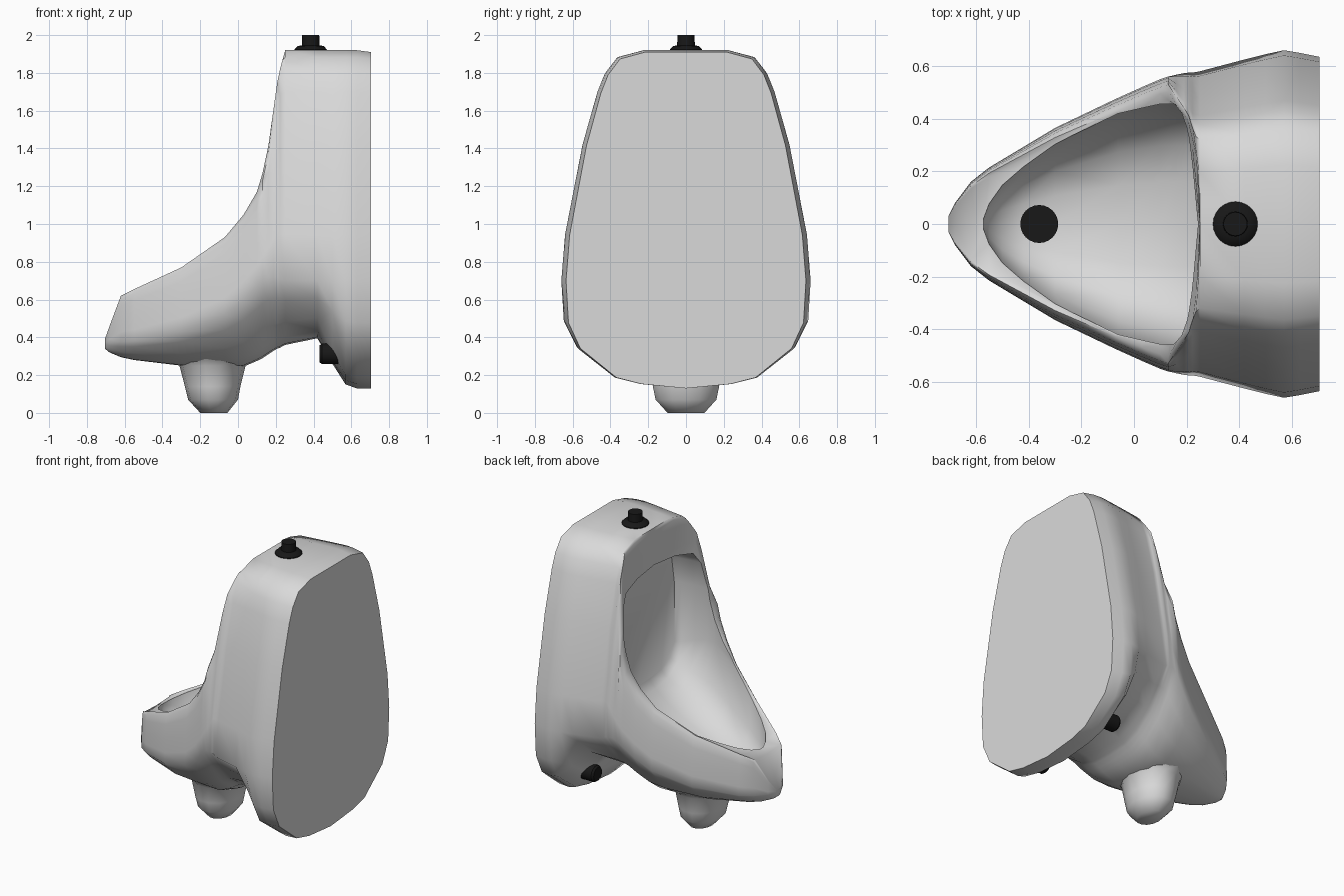
import bpy, math
from mathutils import Matrix, Vector

cube = bpy.data.objects.get("Cube")
if cube:
    bpy.data.objects.remove(cube, do_unlink=True)


def material(name, rgb):
    m = bpy.data.materials.new(name)
    m.use_nodes = True
    m.diffuse_color = (*rgb, 1)
    m.node_tree.nodes["Principled BSDF"].inputs["Base Color"].default_value = (*rgb, 1)
    return m


porcelain = material("grey_porcelain", (0.7, 0.7, 0.7))
black = material("black_metal", (0.009, 0.009, 0.009))


def loft(name, rings, mat):
    """Skin a row of closed rings and cap both ends."""
    n = len(rings[0])
    verts = [p for ring in rings for p in ring]
    faces = [(i * n + j, i * n + (j + 1) % n, (i + 1) * n + (j + 1) % n, (i + 1) * n + j)
             for i in range(len(rings) - 1) for j in range(n)]
    faces += [tuple(range(n))[::-1], tuple(range(len(verts) - n, len(verts)))]
    me = bpy.data.meshes.new(name)
    me.from_pydata(verts, [], faces)
    me.materials.append(mat)
    ob = bpy.data.objects.new(name, me)
    bpy.context.collection.objects.link(ob)
    activate(ob)
    bpy.ops.object.mode_set(mode='EDIT')
    bpy.ops.mesh.select_all(action='SELECT')
    bpy.ops.mesh.normals_make_consistent(inside=False)
    bpy.ops.object.mode_set(mode='OBJECT')
    return ob


def activate(ob):
    bpy.ops.object.select_all(action='DESELECT')
    ob.select_set(True)
    bpy.context.view_layer.objects.active = ob


def smooth(ob, degrees):
    activate(ob)
    bpy.ops.object.shade_smooth_by_angle(angle=math.radians(degrees))


def mirrored(half):
    """Half outline from bottom centre to top centre, closed over to -y."""
    return half + [(x, -y, z) for x, y, z in half[-2:0:-1]]


def mix(a, b, t):
    return [(p[0] + (q[0] - p[0]) * t, p[1] + (q[1] - p[1]) * t) for p, q in zip(a, b)]


def ramp(x, lo, hi):
    return min(1, max(0, (x - lo) / (hi - lo)))


# Half outlines as fractions of width and height, below and above the widest line
bowl_low = [(0, 0), (.26, .02), (.46, .12), (.68, .36), (.86, .7), (1, 1)]
slab_low = [(0, 0), (.37, .04), (.58, .1), (.88, .37), (.98, .61), (1, 1)]
bowl_up = [(1, .22), (.99, .5), (.97, .78), (.945, .93), (.9, 1), (.84, .97), (0, .94)]
slab_up = [(.97, .2), (.83, .59), (.71, .82), (.65, .9), (.55, .97), (.34, 1), (0, 1)]

# Body stations: x, underside, widest line, top, half width
body_stations = [
    (-.705, .34, .37, .39, .03), (-.68, .32, .37, .46, .08), (-.62, .295, .375, .62, .16),
    (-.55, .28, .38, .655, .215), (-.3, .25, .43, .77, .365), (-.07, .245, .52, .93, .475),
    (.03, .245, .6, 1.05, .52), (.1, .275, .67, 1.17, .55), (.13, .29, .7, 1.27, .56),
    (.16, .31, .72, 1.42, .567), (.19, .33, .72, 1.71, .573), (.207, .34, .72, 1.85, .575),
    (.222, .345, .71, 1.9, .575), (.25, .36, .7, 1.92, .58), (.42, .395, .7, 1.92, .625),
    (.5, .26, .7, 1.92, .645), (.57, .15, .7, 1.92, .66), (.63, .13, .7, 1.92, .65),
    (.705, .13, .7, 1.91, .635)]

rings = []
for x, low, mid, top, w in body_stations:
    half = [(x, f * w, low + (mid - low) * h)
            for f, h in mix(bowl_low, slab_low, ramp(x, .41, .55))]
    for f, h in mix(bowl_up, slab_up, ramp(x, .13, .23)):
        # The hood is hollowed towards its middle
        dip = min(.055, .25 - x) * max(0, 1 - (f / .8) ** 2) if .15 < x < .25 and h > .94 else 0
        half.append((x + dip, f * w, mid + (top - mid) * h))
    rings.append(mirrored(half))
body = loft("urinal_body", rings, porcelain)

# Basin stations: x, half width, floor, top of side wall
basin_stations = [
    (-.572, .02, .6, .64), (-.55, .08, .55, .66), (-.5, .15, .49, .68), (-.42, .22, .45, .72),
    (-.3, .305, .45, .77), (-.06, .42, .49, .9), (.1, .458, .56, 1), (.16, .46, .59, 1),
    (.25, .455, .65, .98), (.34, .44, .73, .95), (.38, .42, .79, .95)]
rings = []
for x, c, floor, wall in basin_stations:
    half = [(x, f * c, floor + (wall - floor) * h)
            for f, h in [(0, 0), (.35, .03), (.65, .13), (.88, .42), (1, 1)]]
    half += [(x, f * c, z) for f, z in [(.99, 1.36), (.92, 1.54), (.8, 1.62), (.45, 1.66), (0, 1.67)]]
    rings.append(mirrored(half))
cutter = loft("basin_cutter", rings, porcelain)
cutter.hide_render = True
cut = body.modifiers.new("basin", 'BOOLEAN')
cut.operation = 'DIFFERENCE'
cut.solver = 'EXACT'
cut.object = cutter
activate(body)
bpy.ops.object.modifier_apply(modifier=cut.name)
bpy.data.objects.remove(cutter, do_unlink=True)
smooth(body, 62)

# Drain trap flaring into the bowl: height, centre x, radius in x and in y
trap = [(0, -.128, .072, .1), (.07, -.132, .132, .165), (.14, -.134, .147, .18),
        (.25, -.135, .175, .195), (.29, -.125, .21, .225), (.35, -.1, .29, .29)]
angles = [math.tau * i / 14 for i in range(14)]
smooth(loft("drain_trap", [[(cx + rx * math.cos(a), ry * math.sin(a), z) for a in angles]
                           for z, cx, rx, ry in trap], porcelain), 60)


def fitting(name, start, axis, steps):
    """Turned black part: steps are (distance along axis, radius)."""
    turn = Vector(axis).to_track_quat('Z', 'Y').to_matrix().to_4x4()
    place = Matrix.Translation(start) @ turn
    ring_angles = [math.tau * i / 24 for i in range(24)]
    smooth(loft(name, [[tuple(place @ Vector((r * math.cos(a), r * math.sin(a), d)))
                        for a in ring_angles] for d, r in steps], black), 35)


fitting("water_inlet", (.385, 0, 1.9), (0, 0, 1),
        [(0, .085), (.025, .085), (.042, .068), (.046, .047), (.1, .045)])
fitting("drain_cover", (-.36, 0, .42), (0, 0, 1), [(0, .072), (.046, .072)])
for side, name in ((1, "left"), (-1, "right")):
    fitting(name + "_mount_bolt", (.56, side * .34, .313), (-1, 0, 0),
            [(0, .055), (.115, .055), (.128, .045)])
